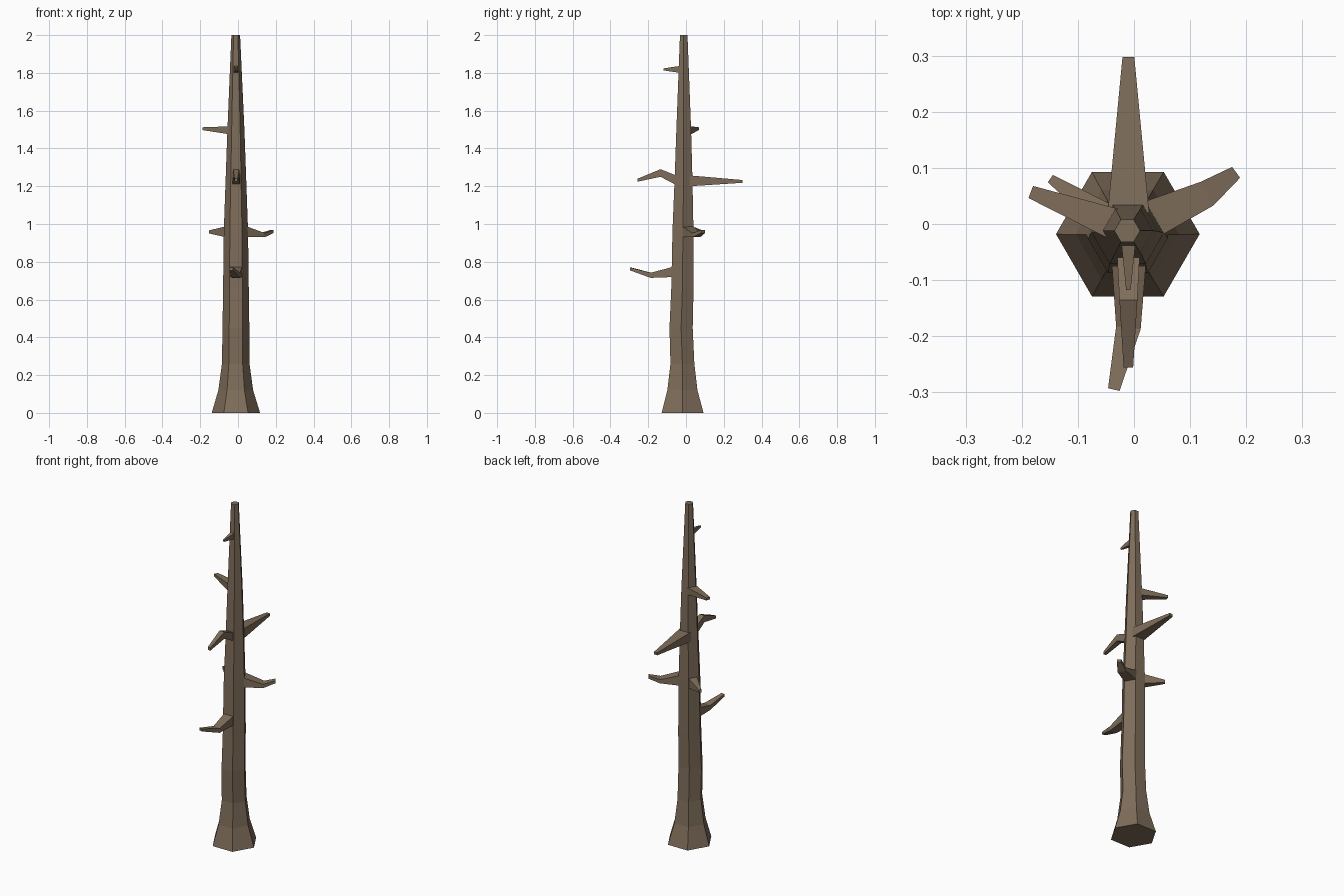
import bpy, bmesh, math
from mathutils import Vector

cube = bpy.data.objects.get("Cube")
if cube:
    bpy.data.objects.remove(cube, do_unlink=True)

bark = bpy.data.materials.new("bark_brown")
bark.use_nodes = True
BROWN = (0.21, 0.153, 0.102, 1)
bark.diffuse_color = BROWN
bark.node_tree.nodes["Principled BSDF"].inputs["Base Color"].default_value = BROWN


def loft(name, rings):
    """Skin a closed solid through rings of equal point count."""
    bm = bmesh.new()
    loops = [[bm.verts.new(p) for p in ring] for ring in rings]
    n = len(loops[0])
    for a, b in zip(loops, loops[1:]):
        for i in range(n):
            j = (i + 1) % n
            bm.faces.new((a[i], a[j], b[j], b[i]))
    bm.faces.new(loops[0])
    bm.faces.new(loops[-1])
    bmesh.ops.recalc_face_normals(bm, faces=bm.faces)
    mesh = bpy.data.meshes.new(name)
    bm.to_mesh(mesh)
    bm.free()
    mesh.materials.append(bark)
    obj = bpy.data.objects.new(name, mesh)
    bpy.context.collection.objects.link(obj)
    return obj


def hexagon(x, y, z, r):
    return [(x + r * math.cos(i * math.pi / 3), y + r * math.sin(i * math.pi / 3), z)
            for i in range(6)]


# Trunk: six-sided, flared at the foot: (x, y, z, radius)
trunk = [(-.011, -.018, 0, .128), (-.012, -.019, .12, .092), (-.012, -.019, .26, .073),
         (-.011, -.026, .45, .071), (-.011, -.019, .66, .068), (-.011, -.016, .97, .064),
         (-.011, -.013, 1.25, .054), (-.011, -.012, 1.5, .045), (-.012, -.012, 2, .023)]
loft("trunk", [hexagon(*t) for t in trunk])


def branch(name, stations):
    """Tapered four-sided branch: stations of (x, y, bottom, top, width)."""
    pts = [Vector(s[:2]) for s in stations]
    rings = []
    for i, (x, y, low, high, width) in enumerate(stations):
        d = (pts[min(i + 1, len(pts) - 1)] - pts[max(i - 1, 0)]).normalized()
        sx, sy = -d.y * width / 2, d.x * width / 2
        rings.append([(x + sx, y + sy, low), (x - sx, y - sy, low),
                      (x - sx, y - sy, high), (x + sx, y + sy, high)])
    loft(name, rings)


# Branches, from the lowest to the highest
branch("lower_front_branch", [(-.009, -.05, .72, .778, .064), (-.01, -.185, .715, .742, .044),
                              (-.036, -.295, .755, .77, .021)])
branch("left_branch", [(.03, .008, .93, .988, .068), (.13, .054, .93, .952, .048),
                       (.182, .092, .953, .969, .024)])
branch("lower_right_branch", [(-.05, .012, .93, .988, .05), (-.149, .081, .95, .966, .016)])
branch("upper_front_branch", [(-.01, -.04, 1.2, 1.252, .042), (-.01, -.135, 1.25, 1.29, .032),
                              (-.01, -.256, 1.224, 1.24, .017)])
branch("back_branch", [(-.01, .02, 1.2, 1.257, .074), (-.01, .298, 1.218, 1.233, .021)])
branch("upper_right_branch", [(-.035, .0, 1.475, 1.517, .056), (-.184, .057, 1.497, 1.512, .023)])
branch("top_front_twig", [(-.01, -.03, 1.8, 1.837, .026), (-.01, -.118, 1.813, 1.824, .008)])
